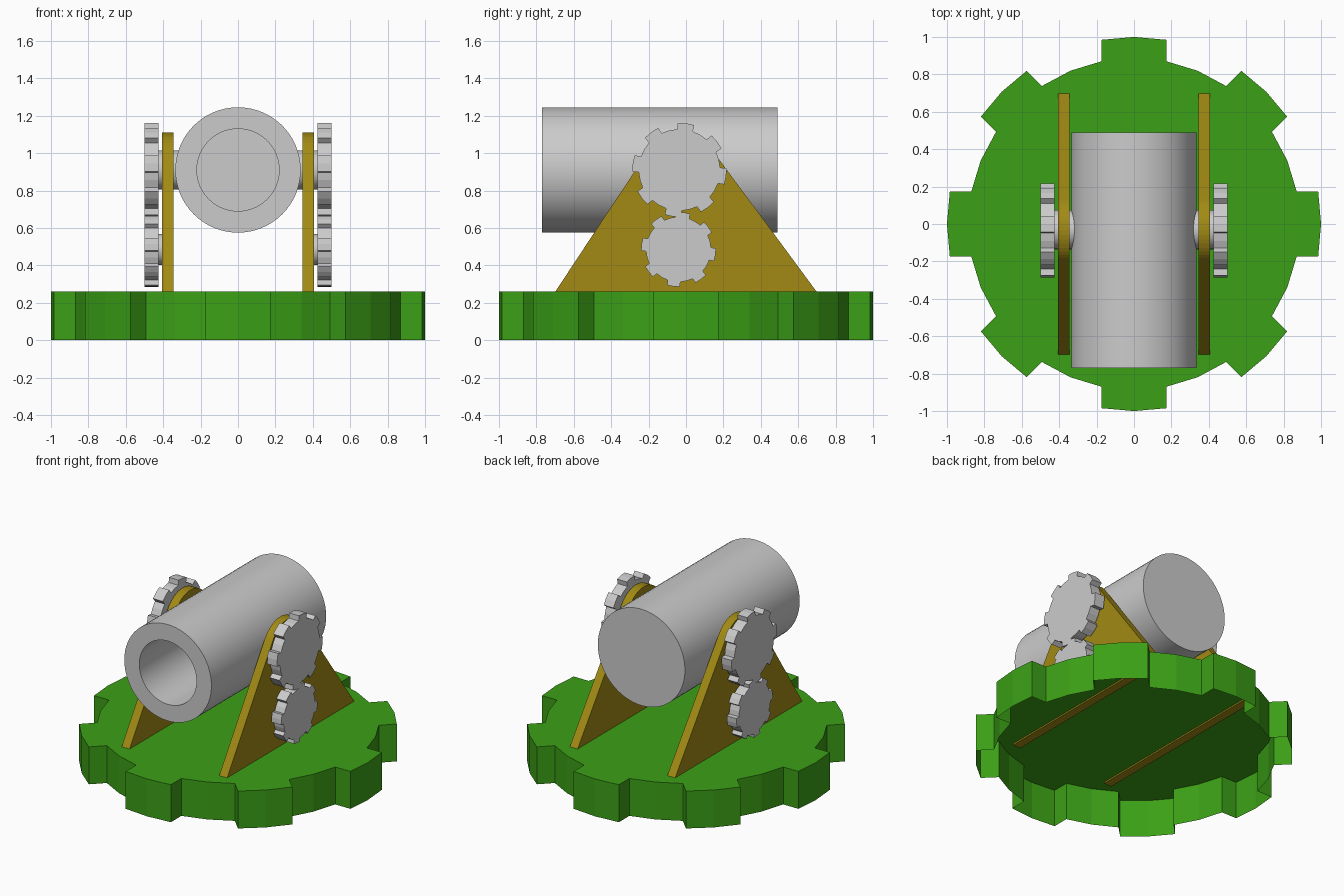
import bpy, bmesh
from math import sin, cos, pi, radians, atan2, acos, hypot
from mathutils import Vector

if "Cube" in bpy.data.objects:
    bpy.data.objects.remove(bpy.data.objects["Cube"])

AXLE_Y, AXLE_Z = -0.03, 0.91


def material(name, rgb):
    m = bpy.data.materials.new(name)
    m.diffuse_color = (*rgb, 1)
    m.use_nodes = True
    m.node_tree.nodes["Principled BSDF"].inputs["Base Color"].default_value = m.diffuse_color
    return m


GREEN = material("green", (0.044, 0.35, 0.008))
OCHRE = material("ochre", (0.36, 0.255, 0.007))


def finish(bm, name, mat=None, smooth=False):
    bmesh.ops.recalc_face_normals(bm, faces=bm.faces)
    me = bpy.data.meshes.new(name)
    bm.to_mesh(me)
    bm.free()
    ob = bpy.data.objects.new(name, me)
    bpy.context.collection.objects.link(ob)
    if mat:
        me.materials.append(mat)
    if smooth:
        bpy.ops.object.select_all(action='DESELECT')
        ob.select_set(True)
        bpy.context.view_layer.objects.active = ob
        bpy.ops.object.shade_smooth_by_angle(angle=radians(35))
    return ob


def gear_profile(radius, root, phase=0.0, cu=0.0, cv=0.0):
    """Eight teeth, three points on each tip and three in each gap."""
    pts = []
    for i in range(8):
        for a, r in ((-10, radius), (0, radius), (10, radius),
                     (11.3, root), (22.5, root), (33.7, root)):
            t = radians(i * 45 + a + phase)
            pts.append((cu + r * cos(t), cv + r * sin(t)))
    return pts


def circle(r, cu, cv, n=32):
    return [(cu + r * cos(2 * pi * i / n), cv + r * sin(2 * pi * i / n)) for i in range(n)]


def extrude(bm, points, offset):
    face = bm.faces.new([bm.verts.new(p) for p in points])
    res = bmesh.ops.extrude_face_region(bm, geom=[face], use_keep_orig=True)
    verts = [g for g in res['geom'] if isinstance(g, bmesh.types.BMVert)]
    bmesh.ops.translate(bm, verts=verts, vec=offset)
    return face


def side_pair(name, profile, x0, x1, mat=None, smooth=False):
    """A (y, z) profile extruded along x, one copy on each side."""
    for side, s in (("right", 1), ("left", -1)):
        bm = bmesh.new()
        extrude(bm, [(s * x0, y, z) for y, z in profile], Vector((s * (x1 - x0), 0, 0)))
        finish(bm, f"{side}_{name}", mat, smooth)


# Toothed base: thin shell, open underneath
bm = bmesh.new()
bottom = extrude(bm, [(x, y, 0) for x, y in gear_profile(1.0, 0.887)], Vector((0, 0, 0.26)))
bmesh.ops.delete(bm, geom=[bottom], context='FACES_ONLY')
base = finish(bm, "toothed_base", GREEN)

# Side plates: straight edges tangent to a rounded top around the axle
R, FOOT, FOOT_Z = 0.2, 0.705, 0.25


def tangent_angle(foot_y, sign):
    dy, dz = foot_y - AXLE_Y, FOOT_Z - AXLE_Z
    return atan2(dz, dy) + sign * acos(R / hypot(dy, dz))


a0 = tangent_angle(FOOT, 1)
a1 = tangent_angle(-FOOT, -1) % (2 * pi)
arc = [a0 + (a1 - a0) * i / 16 for i in range(17)]
plate = [(-FOOT, FOOT_Z), (FOOT, FOOT_Z)]
plate += [(AXLE_Y + R * cos(a), AXLE_Z + R * sin(a)) for a in arc]
side_pair("support_plate", plate, 0.345, 0.405, OCHRE)

# Barrel with a blind bore at the front, spun around its long axis
bm = bmesh.new()
outline = [(0, 0.49), (0.335, 0.49), (0.335, -0.77), (0.22, -0.77), (0.22, 0.3), (0, 0.3)]
vs = [bm.verts.new((r, y, AXLE_Z)) for r, y in outline]
edges = [bm.edges.new(p) for p in zip(vs, vs[1:])]
bmesh.ops.spin(bm, geom=vs + edges, cent=(0, 0, AXLE_Z), axis=(0, 1, 0),
               angle=2 * pi, steps=64, use_merge=False)
bmesh.ops.remove_doubles(bm, verts=bm.verts, dist=1e-4)
finish(bm, "barrel", smooth=True)

# Axles and gears
side_pair("trunnion", circle(0.105, AXLE_Y, AXLE_Z), 0.31, 0.43, smooth=True)
side_pair("lower_axle", circle(0.083, -0.04, 0.485), 0.40, 0.43, smooth=True)
side_pair("upper_gear", gear_profile(0.252, 0.218, -8, -0.035, AXLE_Z), 0.425, 0.5)
side_pair("lower_gear", gear_profile(0.2, 0.174, -8, -0.04, 0.485), 0.425, 0.5)
